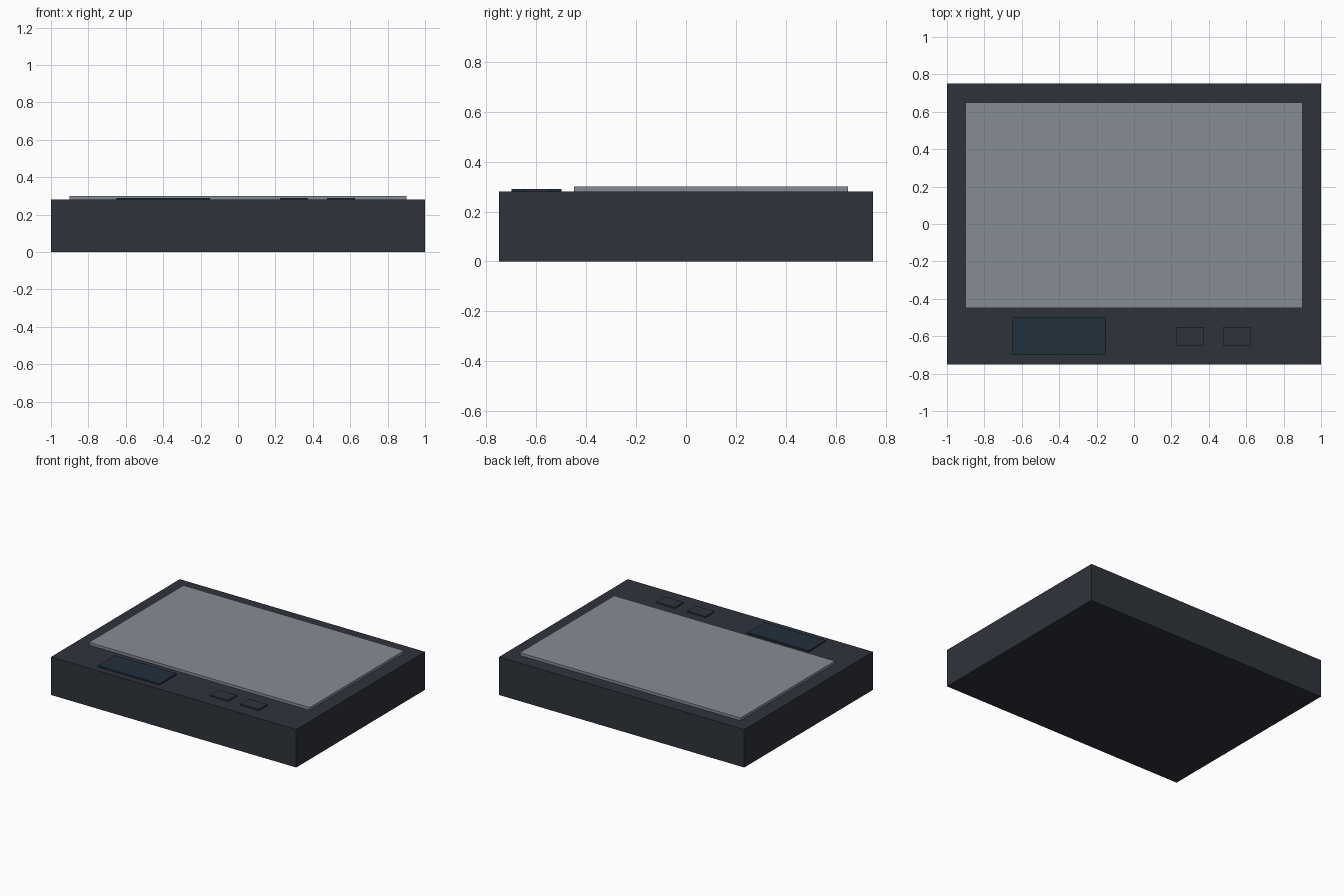
import bpy

if "Cube" in bpy.data.objects:
    bpy.data.objects.remove(bpy.data.objects["Cube"])


def material(name, color):
    mat = bpy.data.materials.new(name)
    mat.diffuse_color = (*color, 1)
    mat.use_nodes = True
    mat.node_tree.nodes["Principled BSDF"].inputs["Base Color"].default_value = mat.diffuse_color
    return mat


def box(name, x, y, z, mat):
    """Box spanning the given (min, max) ranges."""
    spans = (x, y, z)
    bpy.ops.mesh.primitive_cube_add(size=1, location=[(a + b) / 2 for a, b in spans])
    ob = bpy.context.object
    ob.name = name
    ob.scale = [b - a for a, b in spans]
    bpy.ops.object.transform_apply(location=False, rotation=False, scale=True)
    ob.data.materials.append(mat)
    return ob


dark = material("dark_plastic", (0.028, 0.033, 0.043))
metal = material("brushed_metal", (0.24, 0.265, 0.30))
glass = material("display_glass", (0.015, 0.029, 0.046))

TOP = 0.28

# Main housing
box("housing", (-1, 1), (-0.75, 0.75), (0, TOP), dark)
# Raised weighing plate
box("top_plate", (-0.9, 0.9), (-0.45, 0.65), (TOP, 0.30), metal)
# Display window on the front strip
box("display", (-0.65, -0.15), (-0.7, -0.5), (TOP, 0.29), glass)
# Two push buttons
for i, cx in enumerate((0.3, 0.55)):
    box(f"button_{i + 1}", (cx - 0.075, cx + 0.075), (-0.65, -0.55), (TOP, 0.29), dark)
